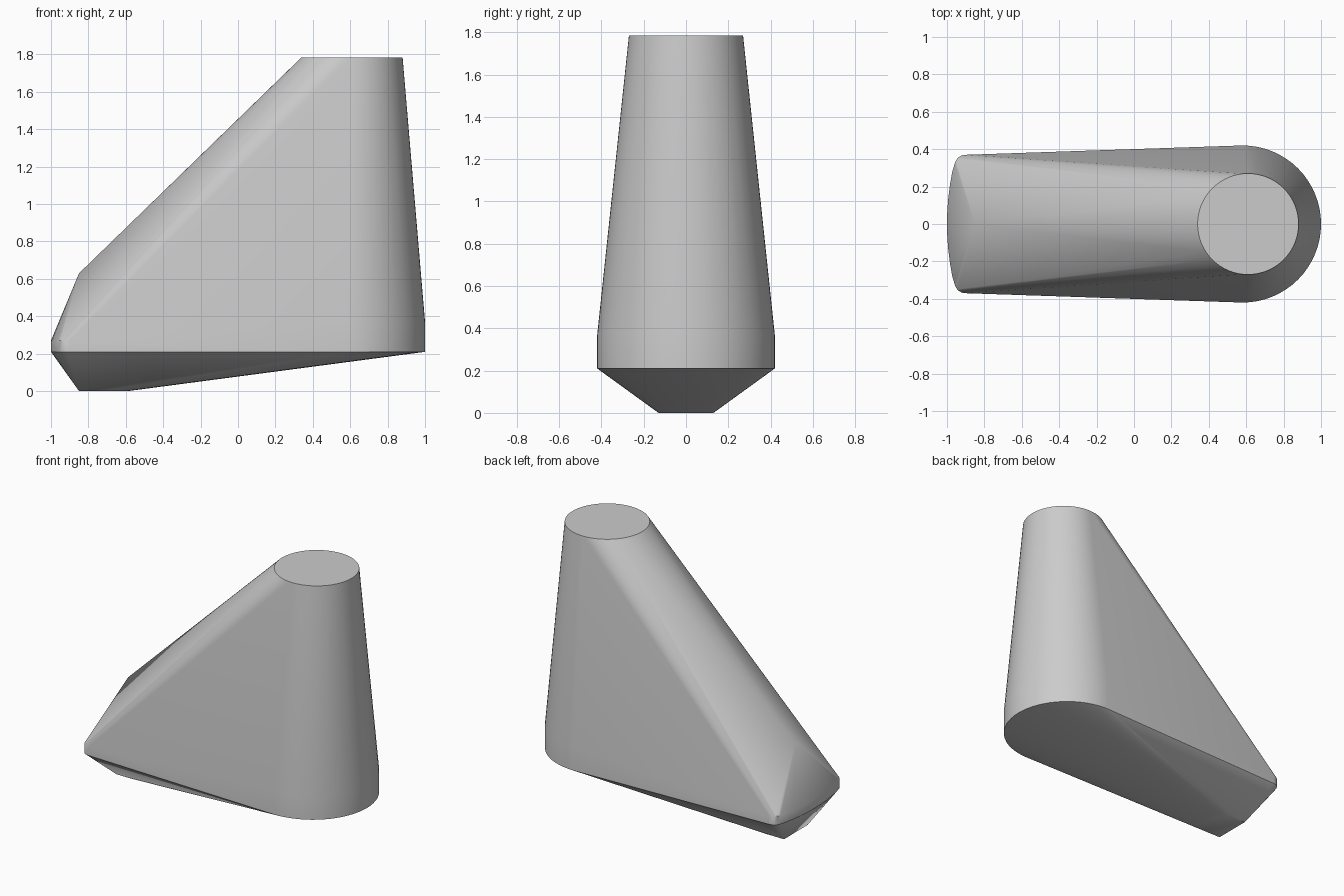
import bpy, bmesh, math
from mathutils import Vector

cube = bpy.data.objects.get("Cube")
if cube:
    bpy.data.objects.remove(cube, do_unlink=True)

# Single plain grey
grey = bpy.data.materials.new("light_grey")
grey.use_nodes = True
colour = (0.6, 0.6, 0.6, 1)
grey.diffuse_color = colour
grey.node_tree.nodes["Principled BSDF"].inputs["Base Color"].default_value = colour


def arc(cx, cy, r, start, end, z, steps):
    """Points on a horizontal arc, angles in degrees."""
    pts = []
    for i in range(steps + 1):
        a = math.radians(start + (end - start) * i / steps)
        pts.append(Vector((cx + r * math.cos(a), cy + r * math.sin(a), z)))
    return pts


def rim(heel_z, toe_z):
    """Outline with a round heel, soft toe corners and a bowed toe edge."""
    pts = arc(0.58, 0, 0.42, -90, 90, heel_z, 32)
    pts += arc(-0.9, 0.31, 0.06, 90, 166, toe_z, 6)
    pts += arc(-0.9, -0.31, 0.06, 194, 270, toe_z, 6)
    for i in range(-4, 5):
        y = 0.28 * i / 4
        pts.append(Vector((-1 + 0.035 * (y / 0.31) ** 2, y, toe_z)))
    return pts


# Upper and lower rims, top disc, toe peak and small half-round foot
points = rim(0.21, 0.21) + rim(0.37, 0.27)
points += arc(0.61, 0, 0.27, 0, 354.375, 1.785, 63)
points.append(Vector((-0.85, 0, 0.63)))
points += arc(-0.72, 0, 0.13, -90, 90, 0, 16)
points += [Vector((-0.85, y, 0)) for y in (-0.13, 0.13)]

# Stretch a skin over the sections
bm = bmesh.new()
for p in points:
    bm.verts.new(p)
hull = bmesh.ops.convex_hull(bm, input=bm.verts)
unused = [g for g in hull["geom_interior"] if isinstance(g, bmesh.types.BMVert)]
bmesh.ops.delete(bm, geom=unused, context='VERTS')
bmesh.ops.dissolve_limit(bm, angle_limit=math.radians(0.1),
                         verts=bm.verts, edges=bm.edges)
bmesh.ops.recalc_face_normals(bm, faces=bm.faces)
mesh = bpy.data.meshes.new("tapered_body")
bm.to_mesh(mesh)
bm.free()
mesh.materials.append(grey)
body = bpy.data.objects.new("tapered_body", mesh)
bpy.context.collection.objects.link(body)

# Soft sides with crisp rim and top edges
bpy.context.view_layer.objects.active = body
body.select_set(True)
bpy.ops.object.shade_smooth_by_angle(angle=math.radians(30))
